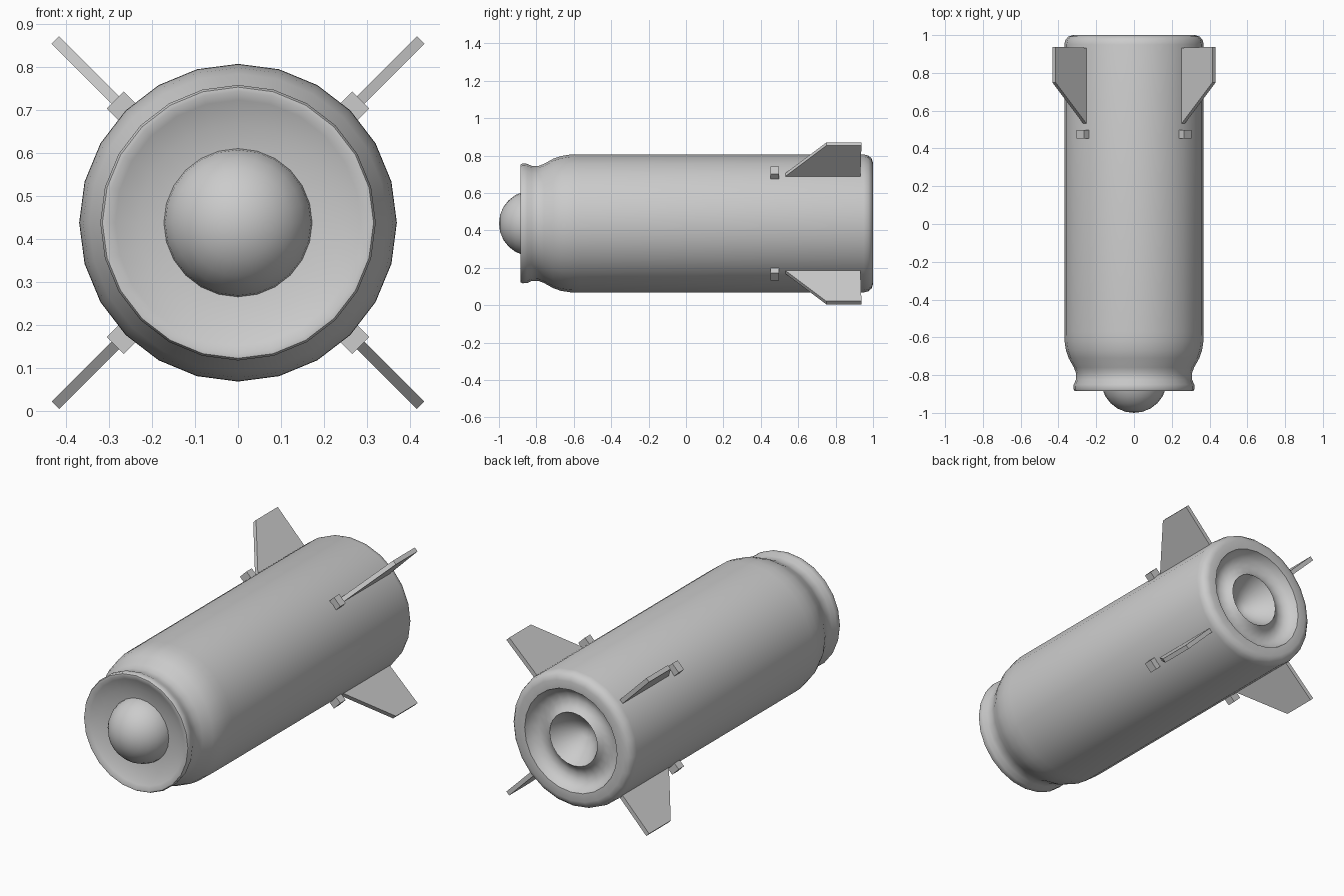
import bpy, bmesh, math
from mathutils import Matrix, Vector

if "Cube" in bpy.data.objects:
    bpy.data.objects.remove(bpy.data.objects["Cube"])

ZC = 0.4375   # height of the long axis
SIDES = 24

metal = bpy.data.materials.new("plain grey")
metal.diffuse_color = (0.6, 0.6, 0.6, 1)
metal.use_nodes = True
metal.node_tree.nodes["Principled BSDF"].inputs["Base Color"].default_value = metal.diffuse_color


def finish(bm, name, smooth_angle=None):
    bmesh.ops.recalc_face_normals(bm, faces=bm.faces)
    mesh = bpy.data.meshes.new(name)
    bm.to_mesh(mesh)
    bm.free()
    mesh.materials.append(metal)
    ob = bpy.data.objects.new(name, mesh)
    bpy.context.collection.objects.link(ob)
    if smooth_angle:
        bpy.ops.object.select_all(action='DESELECT')
        ob.select_set(True)
        bpy.context.view_layer.objects.active = ob
        bpy.ops.object.shade_smooth_by_angle(angle=math.radians(smooth_angle))
    return ob


def lathe(name, profile, smooth_angle):
    """Spin (y, radius) points about the long axis."""
    bm = bmesh.new()
    verts = [bm.verts.new((r, y, ZC)) for y, r in profile]
    edges = [bm.edges.new(p) for p in zip(verts, verts[1:])]
    bmesh.ops.spin(bm, geom=verts + edges, cent=(0, 0, ZC), axis=(0, 1, 0),
                   angle=math.tau, steps=SIDES, use_merge=True)
    bmesh.ops.remove_doubles(bm, verts=bm.verts, dist=1e-4)
    return finish(bm, name, smooth_angle)


def prism(name, outline, thickness, turn):
    """Extrude a (radius, y) outline and turn it about the long axis."""
    bm = bmesh.new()
    face = bm.faces.new([bm.verts.new((r, y, -thickness / 2)) for r, y in outline])
    out = bmesh.ops.extrude_face_region(bm, geom=[face])
    moved = [v for v in out["geom"] if isinstance(v, bmesh.types.BMVert)]
    bmesh.ops.translate(bm, verts=moved, vec=Vector((0, 0, thickness)))
    bm.transform(Matrix.Translation((0, 0, ZC)) @ Matrix.Rotation(turn, 4, 'Y'))
    return finish(bm, name)


# Body: dished front, rim, neck, long barrel, rounded tail, groove and nozzle bowl
lathe("body", [
    (-0.84, 0), (-0.842, 0.15), (-0.855, 0.23), (-0.875, 0.285), (-0.885, 0.305),
    (-0.884, 0.315), (-0.875, 0.32), (-0.85, 0.319), (-0.825, 0.308), (-0.79, 0.307),
    (-0.76, 0.318), (-0.71, 0.346), (-0.67, 0.36), (-0.62, 0.368), (-0.57, 0.369),
    (0.95, 0.369), (0.975, 0.363), (0.992, 0.348), (1.0, 0.325), (0.998, 0.28),
    (0.965, 0.268), (0.94, 0.235), (0.935, 0.2), (0.95, 0.165), (0.975, 0.145),
    (0.94, 0.125), (0.89, 0.08), (0.86, 0.035), (0.85, 0)], 50)

# Nose: round sensor dome sitting in the dished front
R = 0.175
lathe("nose_dome", [(-1 + R - R * math.cos(a), R * math.sin(a))
                    for a in (math.pi * i / 12 for i in range(13))], 40)

# Four swept tail fins, each with a small block ahead of it
for i in range(4):
    turn = math.radians(45 + 90 * i)
    prism(f"tail_fin_{i + 1}",
          [(0.34, 0.505), (0.34, 0.932), (0.6, 0.938), (0.6, 0.75)], 0.024, turn)
    prism(f"fin_block_{i + 1}",
          [(0.345, 0.452), (0.345, 0.498), (0.403, 0.498), (0.403, 0.452)], 0.056, turn)
